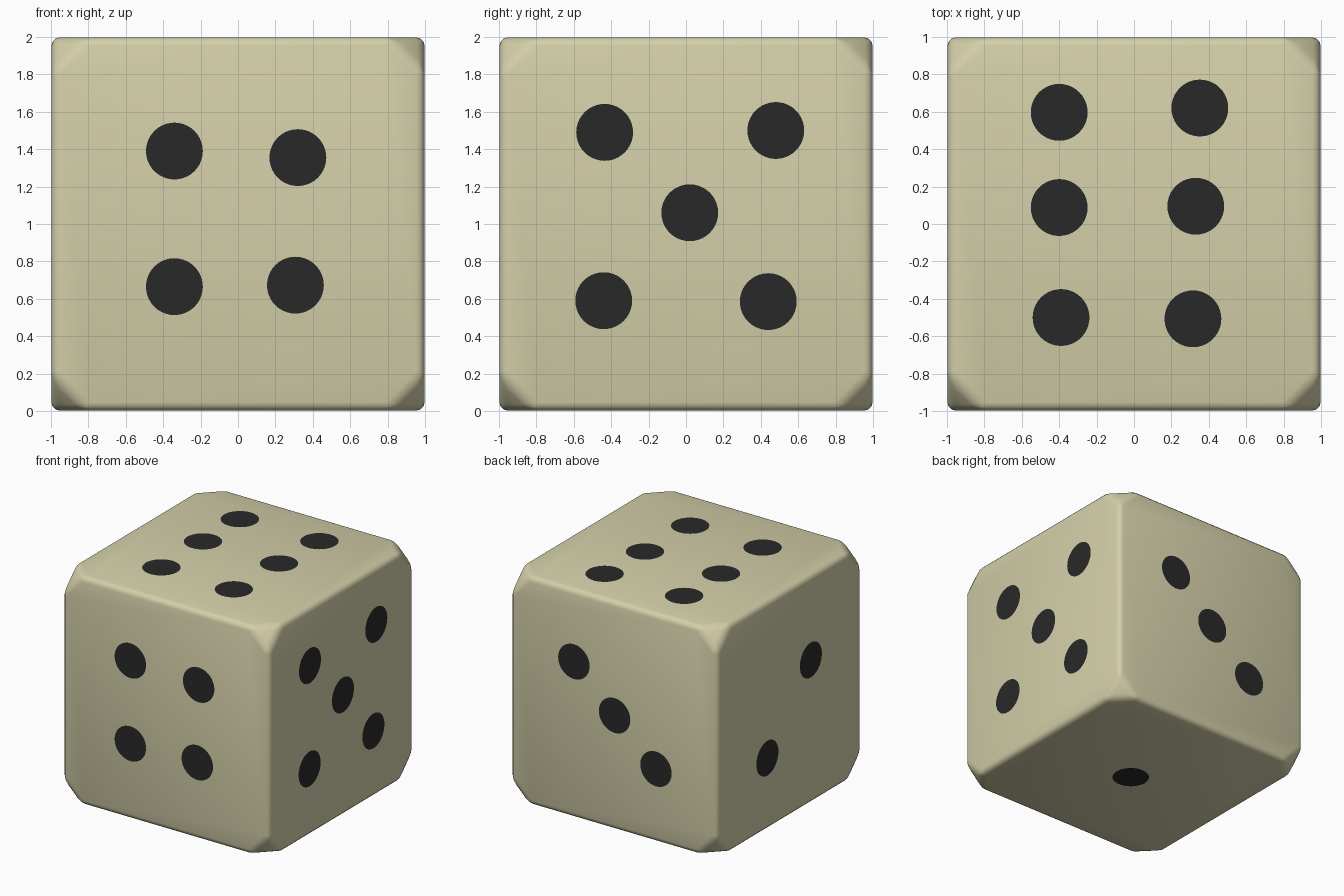
import bpy, bmesh, math
from mathutils import Vector

if "Cube" in bpy.data.objects:
    bpy.data.objects.remove(bpy.data.objects["Cube"])

LIFT = 0.002      # pips sit just proud of the body
PIP_R = 0.152


def material(name, rgb):
    m = bpy.data.materials.new(name)
    m.diffuse_color = (*rgb, 1)
    m.use_nodes = True
    m.node_tree.nodes["Principled BSDF"].inputs["Base Color"].default_value = m.diffuse_color
    return m


def make_object(name, bm, mat):
    me = bpy.data.meshes.new(name)
    bm.to_mesh(me)
    bm.free()
    me.materials.append(mat)
    ob = bpy.data.objects.new(name, me)
    bpy.context.collection.objects.link(ob)
    return ob


cream = material("cream", (0.66, 0.63, 0.40))
black = material("black", (0.022, 0.022, 0.023))

# Body: cube with cut corners, then all edges softly rounded
bm = bmesh.new()
bmesh.ops.create_cube(bm, size=2 * (1 - LIFT))
bmesh.ops.translate(bm, vec=(0, 0, 1), verts=bm.verts)
bmesh.ops.bevel(bm, geom=bm.verts[:], offset=0.19, offset_type='OFFSET',
                segments=1, affect='VERTICES', profile=0.5)
bmesh.ops.bevel(bm, geom=bm.edges[:], offset=0.045, offset_type='OFFSET',
                segments=3, affect='EDGES', profile=0.5)
bmesh.ops.recalc_face_normals(bm, faces=bm.faces)
for f in bm.faces:
    f.smooth = True
make_object("die_body", bm, cream)

# Pips: face centre, local right, local up, then pip positions on that face
X, Y, Z = Vector((1, 0, 0)), Vector((0, 1, 0)), Vector((0, 0, 1))
faces = {
    "front": (-Y, X, Z, [(-.34, 1.39), (.32, 1.355), (-.34, .665), (.307, .673)]),
    "right": (X, Y, Z, [(-.435, 1.49), (.48, 1.5), (.02, 1.06), (-.44, .59), (.44, .585)]),
    "back": (Y, -X, Z, [(-.383, 1.37), (.01, 1.005), (.41, .645)]),
    "left": (-X, -Y, Z, [(.295, 1.26), (-.305, .632)]),
    "top": (2 * Z, X, Y, [(-.4, .597), (.352, .62), (-.4, .088), (.33, .095),
                          (-.39, -.5), (.315, -.507)]),
    "bottom": (0 * Z, X, -Y, [(.01, .03)]),
}
SIDES = 40
for side, (centre, right, up, spots) in faces.items():
    bm = bmesh.new()
    for u, v in spots:
        ring = []
        for i in range(SIDES):
            a = 2 * math.pi * i / SIDES
            ring.append(bm.verts.new(centre + right * (u + PIP_R * math.cos(a))
                                     + up * (v + PIP_R * math.sin(a))))
        bm.faces.new(ring)
    make_object(side + "_pips", bm, black)
